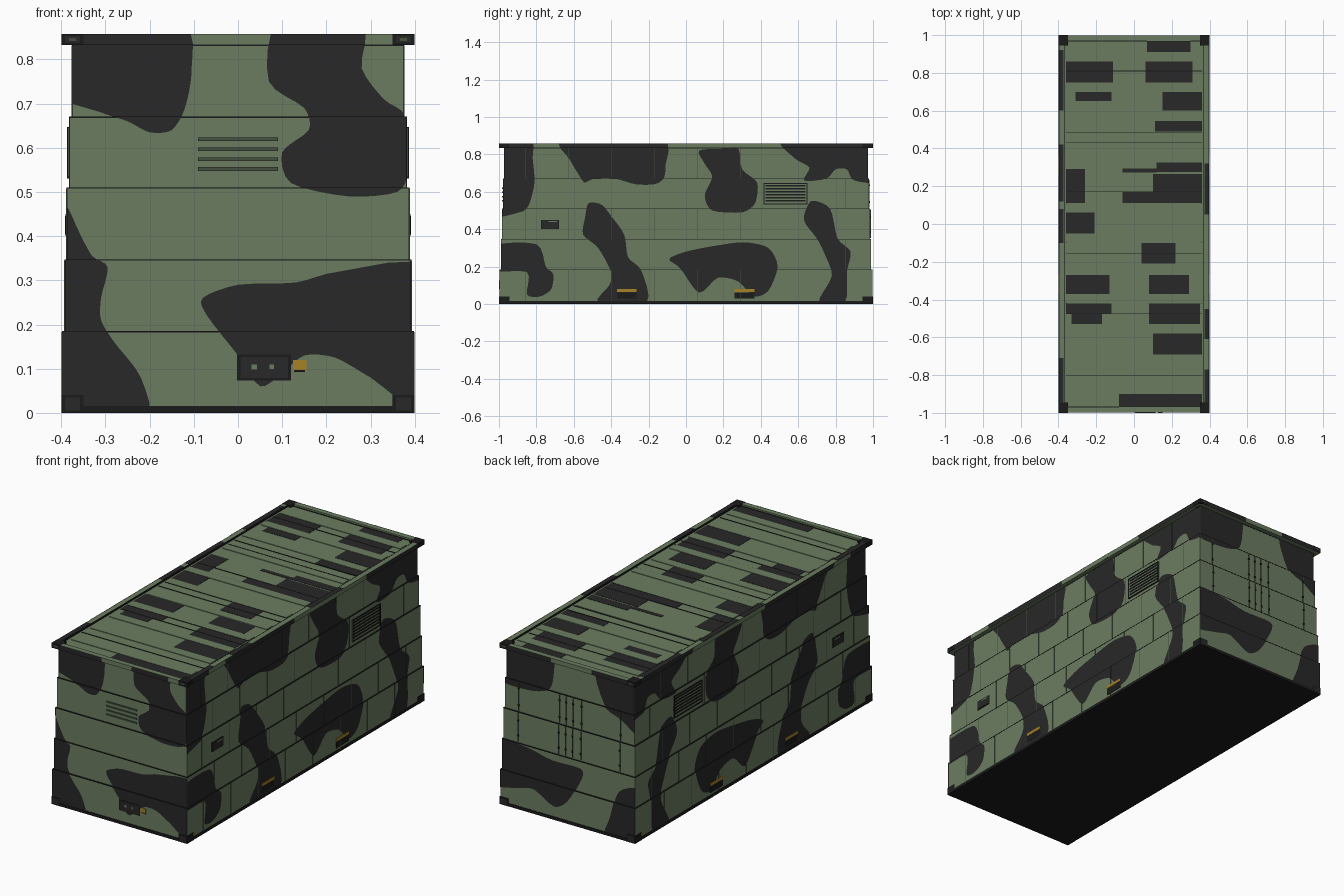
import bpy, bmesh
from mathutils import Vector

cube = bpy.data.objects.get("Cube")
if cube:
    bpy.data.objects.remove(cube, do_unlink=True)


def material(name, red, green, blue):
    mat = bpy.data.materials.new(name)
    mat.use_nodes = True
    mat.diffuse_color = (red, green, blue, 1)
    shader = mat.node_tree.nodes["Principled BSDF"]
    shader.inputs["Base Color"].default_value = (red, green, blue, 1)
    shader.inputs["Roughness"].default_value = 0.9
    return mat


OLIVE = material("olive green", .148, .203, .118)
CHARCOAL = material("charcoal", .021, .021, .021)
BLACK = material("black", .011, .011, .011)
SHADE = material("dark olive", .06, .083, .05)
YELLOW = material("warning yellow", .39, .22, .018)


def finish(name, bm, mat):
    mesh = bpy.data.meshes.new(name)
    bm.to_mesh(mesh)
    bm.free()
    mesh.materials.append(mat)
    obj = bpy.data.objects.new(name, mesh)
    bpy.context.scene.collection.objects.link(obj)
    return obj


def boxes(name, mat, spans):
    """One object from boxes given as ((x, x), (y, y), (z, z)) spans."""
    bm = bmesh.new()
    for span in spans:
        made = bmesh.ops.create_cube(bm, size=1)["verts"]
        for v in made:
            v.co = Vector([(a + b) / 2 + c * abs(b - a) for (a, b), c in zip(span, v.co)])
    return finish(name, bm, mat)


# Stacked wall tiers: half width, half length, bottom, top
TIERS = [(.397, .996, .004, .185), (.392, .989, .185, .347), (.387, .984, .347, .51),
         (.381, .978, .51, .67), (.375, .972, .67, .833), (.398, .998, .833, .857)]
WALLS = TIERS[:-1]
RIM_X, RIM_Y, RIM_LOW, TOP = TIERS[-1]
ROOF = .848


def tier_at(z):
    return next(t for t in TIERS if z < t[3])


def on_wall(wall, u, z, lift):
    """Point on a wall: u runs along it, lift is the distance out of it."""
    hx, hy = tier_at(z)[:2]
    return {"left": (hx + lift, u), "right": (-hx - lift, u),
            "front": (u, -hy - lift), "back": (u, hy + lift)}[wall]


def wall_boxes(name, mat, walls, rects, depth):
    """Shallow boxes on walls, given as (u, u, z, z)."""
    spans = []
    for wall in walls:
        for u0, u1, z0, z1 in rects:
            mid = (z0 + z1) / 2
            a = on_wall(wall, u0, mid, -.004)
            b = on_wall(wall, u1, mid, depth)
            spans.append(((a[0], b[0]), (a[1], b[1]), (z0, z1)))
    return boxes(name, mat, spans)


for number, (hx, hy, low, high) in enumerate(WALLS, 1):
    boxes(f"wall_tier_{number}", OLIVE, [((-hx, hx), (-hy, hy), (low, high))])

# Roof frame, panel and ribs
boxes("roof_panel", OLIVE, [((-.39, .39), (-.99, .99), (RIM_LOW, ROOF))])
boxes("roof_rim", OLIVE,
      [((s * RIM_X, s * .37), (-RIM_Y, RIM_Y), (RIM_LOW, TOP)) for s in (-1, 1)] +
      [((-.38, .38), (s * RIM_Y, s * .97), (RIM_LOW, TOP)) for s in (-1, 1)])
boxes("roof_ribs", OLIVE, [((-.355, .355), (y - .025, y + .025), (ROOF - .002, ROOF + .003))
                           for y in (-.875, -.715, -.555, -.395, -.24, -.075, .085, .4, .57, .725, .885)])
boxes("roof_seams", BLACK, [((-.36, .36), (y - .0015, y + .0015), (ROOF, ROOF + .0025))
      for y in (-.965, -.8, -.475, -.42, -.155, -.1, .11, .17, .43, .485, .81, .965)])
boxes("rim_seams", BLACK, [((s * .369, s * .3715), (-.95, .95), (ROOF, TOP + .0005)) for s in (-1, 1)])

# Base, ledge lines and corner fittings
boxes("base_rail", BLACK, [((-.399, .399), (-.999, .999), (0, .016))])
boxes("ledge_lines", BLACK, [((-hx - .001, hx + .001), (-hy - .001, hy + .001),
                              (high - .0025, high + .0005)) for hx, hy, low, high in WALLS])
corners = [(sx, sy) for sx in (-1, 1) for sy in (-1, 1)]
levels = ((0, .04), (RIM_LOW, TOP + .001))
boxes("corner_fittings", BLACK, [((sx * .35, sx * .4), (sy * .945, sy), z)
                                 for sx, sy in corners for z in levels])
boxes("corner_sockets", CHARCOAL, [((sx * .358, sx * .392), (sy * .99, sy * 1.0005), (low + .005, high - .005))
                                   for sx, sy in corners for low, high in levels])
boxes("corner_socket_marks", SHADE, [((sx * .367, sx * .383), (sy * .99, sy * 1.0008), (TOP - .015, TOP - .008))
                                     for sx, sy in corners])

# Staggered panel seams on the long walls
seams = []
for row, (hx, hy, low, high) in enumerate(WALLS):
    for k in range(8):
        u = -.86 + k * .23 + (row % 2) * .1
        seams.append((u, u + .0015, low, high - .002))
wall_boxes("panel_seams", SHADE, ("left", "right"), seams, .002)


def smooth(points, steps=4):
    """Closed rounded outline through the given points."""
    pts = [Vector(p) for p in points]
    out = []
    for i in range(len(pts)):
        a, b, c, d = (pts[(i + k) % len(pts)] for k in (-1, 0, 1, 2))
        for j in range(steps):
            t = j / steps
            out.append(b + (c - a) * t * .4 * (1 - t) ** 2 + (c - b) * (3 - 2 * t) * t * t
                       - (d - b) * .4 * t * t * (1 - t))
    return out


def paint(walls, points):
    """Camouflage patch cut to each tier of the given walls."""
    outline = smooth(points)
    for wall in walls:
        patch = bmesh.new()
        for hx, hy, low, high in TIERS:
            half = hy if wall in ("left", "right") else hx
            bm = bmesh.new()
            bm.faces.new([bm.verts.new((p.x, 0, p.y)) for p in outline])
            bm.normal_update()
            bmesh.ops.triangulate(bm, faces=bm.faces[:])
            for co, no in (((0, 0, low), (0, 0, -1)), ((0, 0, high), (0, 0, 1)),
                           ((half, 0, 0), (1, 0, 0)), ((-half, 0, 0), (-1, 0, 0))):
                bmesh.ops.bisect_plane(bm, geom=bm.verts[:] + bm.edges[:] + bm.faces[:],
                                       plane_co=co, plane_no=no, clear_outer=True)
            for face in bm.faces:
                ring = [(*on_wall(wall, v.co.x, (low + high) / 2, .0015), v.co.z) for v in face.verts]
                patch.faces.new([patch.verts.new(p) for p in ring])
            bm.free()
        # Turn every face outward
        patch.normal_update()
        for face in patch.faces:
            mid = face.calc_center_median()
            axis = 0 if wall in ("left", "right") else 1
            if face.normal[axis] * mid[axis] < 0:
                face.normal_flip()
        finish(f"{wall}_camouflage", patch, CHARCOAL)


# Long wall camouflage
SIDES = ("left", "right")
paint(SIDES, [(-1.05, .88), (-.83, .88), (-.82, .78), (-.81, .65), (-.84, .53), (-.89, .49), (-1.05, .49)])
paint(SIDES, [(-.66, .88), (-.62, .77), (-.56, .67), (-.54, .65), (-.49, .67), (-.38, .67),
              (-.27, .64), (-.17, .64), (-.12, .67), (-.11, .74), (-.13, .88)])
paint(SIDES, [(.07, .82), (.2, .83), (.28, .83), (.3, .72), (.38, .65), (.37, .54), (.3, .49),
              (.14, .5), (.1, .58), (.14, .68), (.1, .75)])
paint(SIDES, [(.52, .88), (1.05, .88), (1.05, .66), (.9, .66), (.86, .72), (.8, .72), (.75, .67),
              (.63, .66), (.66, .73), (.58, .78)])
paint(SIDES, [(-.52, .54), (-.45, .53), (-.4, .47), (-.33, .37), (-.31, .25), (-.24, .18), (-.21, .01),
              (-.47, .01), (-.41, .1), (-.4, .17), (-.47, .3), (-.55, .37), (-.54, .46)])
paint(SIDES, [(-1.05, .31), (-.8, .32), (-.75, .2), (-.71, .16), (-.72, .08), (-.78, .04), (-.85, .05),
              (-.85, .17), (-1.05, .18)])
paint(SIDES, [(-.09, .24), (0, .28), (.15, .31), (.31, .33), (.44, .3), (.49, .2), (.44, .07),
              (.36, .04), (.28, .12), (.17, .14), (.07, .06), (-.03, .19)])
paint(SIDES, [(.67, .55), (.77, .51), (.81, .35), (.88, .28), (.86, .17), (.85, .01), (.71, .01),
              (.78, .15), (.74, .27), (.7, .35), (.63, .45)])

# End wall camouflage
paint(["front"], [(-.43, .88), (-.13, .88), (-.105, .78), (-.12, .69), (-.15, .64), (-.2, .635),
                  (-.25, .66), (-.31, .68), (-.43, .73)])
paint(["front"], [(.09, .88), (.28, .88), (.28, .78), (.33, .71), (.38, .67), (.385, .55), (.36, .5),
                  (.25, .49), (.12, .52), (.1, .59), (.16, .64), (.15, .69), (.07, .75)])
paint(["front"], [(-.43, -.02), (-.21, -.02), (-.22, .08), (-.28, .16), (-.31, .21), (-.31, .26), (-.295, .33),
                  (-.33, .355), (-.36, .41), (-.39, .47), (-.43, .47)])
paint(["front"], [(.44, 0), (.3, .08), (.22, .125), (.15, .13), (.1, .09), (.05, .06), (0, .13),
                  (-.07, .22), (-.08, .26), (0, .29), (.13, .295), (.23, .32), (.44, .325)])
paint(["back"], [(.43, .88), (.12, .88), (.1, .75), (.13, .67), (.25, .64), (.43, .66)])
paint(["back"], [(-.15, .88), (-.43, .88), (-.43, .57), (-.3, .63), (-.2, .68)])
paint(["back"], [(-.43, -.02), (-.22, -.02), (-.25, .1), (-.3, .25), (-.43, .28)])
paint(["back"], [(.44, .1), (.3, .11), (.2, .13), (.08, .07), (0, .12), (-.08, .26),
                 (-.07, .31), (.1, .31), (.25, .34), (.44, .33)])

# Roof camouflage: x, x, y, y
patches = [(-.36, -.11, .75, .86), (-.31, -.12, .65, .7), (.07, .3, .91, .97), (.06, .31, .75, .86),
           (.15, .36, .6, .7), (.11, .36, .49, .545), (-.06, .12, .272, .295), (.12, .36, .275, .325),
           (.1, .36, .17, .265), (-.06, .36, .11, .17), (-.36, -.26, .11, .29), (-.36, -.21, -.05, .06),
           (.04, .22, -.21, -.1), (-.36, -.13, -.37, -.27), (.08, .29, -.37, -.27), (-.36, -.12, -.475, -.42),
           (-.33, -.17, -.53, -.475), (.08, .35, -.53, -.42), (.1, .36, -.69, -.58), (-.08, .36, -.97, -.9)]
boxes("roof_camouflage", CHARCOAL, [((a, b), (c, d), (ROOF - .002, ROOF + .0015)) for a, b, c, d in patches])
rim_patches = [(-1, -.95, -.71), (-1, -.1, .08), (-1, .12, .42), (-1, .6, .92),
               (1, .05, .32), (1, -.61, -.45), (1, -.95, -.77)]
boxes("rim_camouflage", CHARCOAL, [((s * .372, s * .398), (a, b), (TOP - .002, TOP + .001))
                                   for s, a, b in rim_patches])

# Long wall grille, hatch, lifting pockets and labels
wall_boxes("side_grille", OLIVE, SIDES, [(.415, .65, .535, .645)], .003)
wall_boxes("side_grille_frame", BLACK, SIDES,
           [(.415, .65, .531, .536), (.415, .65, .642, .647), (.415, .42, .531, .647), (.645, .65, .531, .647)], .006)
wall_boxes("side_grille_slats", BLACK, SIDES,
           [(.425, .64, .547 + k * .016, .555 + k * .016) for k in range(6)], .005)
wall_boxes("hatch_frame", BLACK, SIDES, [(-.775, -.68, .4, .45)], .003)
wall_boxes("hatch", CHARCOAL, SIDES, [(-.77, -.685, .404, .446)], .004)
wall_boxes("hatch_label", OLIVE, SIDES, [(-.735, -.69, .437, .444)], .005)
pockets = [(-.37, -.265), (.26, .365)]
wall_boxes("lifting_pockets", BLACK, SIDES, [(a, b, .028, .06) for a, b in pockets], .002)
wall_boxes("pocket_labels", YELLOW, SIDES, [(a, b, .065, .08) for a, b in pockets], .003)

# Front vents and socket box
wall_boxes("front_vents", SHADE, ["front"], [(-.09, .09, .548 + k * .0225, .556 + k * .0225) for k in range(4)], .005)
wall_boxes("socket_box_frame", BLACK, ["front"], [(-.002, .12, .073, .132)], .002)
wall_boxes("socket_box", CHARCOAL, ["front"], [(.006, .113, .079, .126)], .0035)
wall_boxes("sockets", OLIVE, ["front"], [(.031, .043, .098, .11), (.071, .081, .099, .109)], .004)
wall_boxes("socket_label", YELLOW, ["front"], [(.124, .155, .092, .12)], .003)
wall_boxes("socket_label_mark", BLACK, ["front"], [(.127, .152, .093, .097)], .0035)

# Back door lock rods and handles
rods = (.3, .06, .02, -.02, -.07, -.3)
wall_boxes("lock_rods", SHADE, ["back"],
           [(x - .0015, x + .0015, low + .006, high - .006) for x in rods for _, _, low, high in WALLS[2:4]], .004)
wall_boxes("lock_handles", BLACK, ["back"],
           [(x - .004, x + .004, z, z + .01) for x in rods for z in (.38, .46, .54, .63)], .005)
